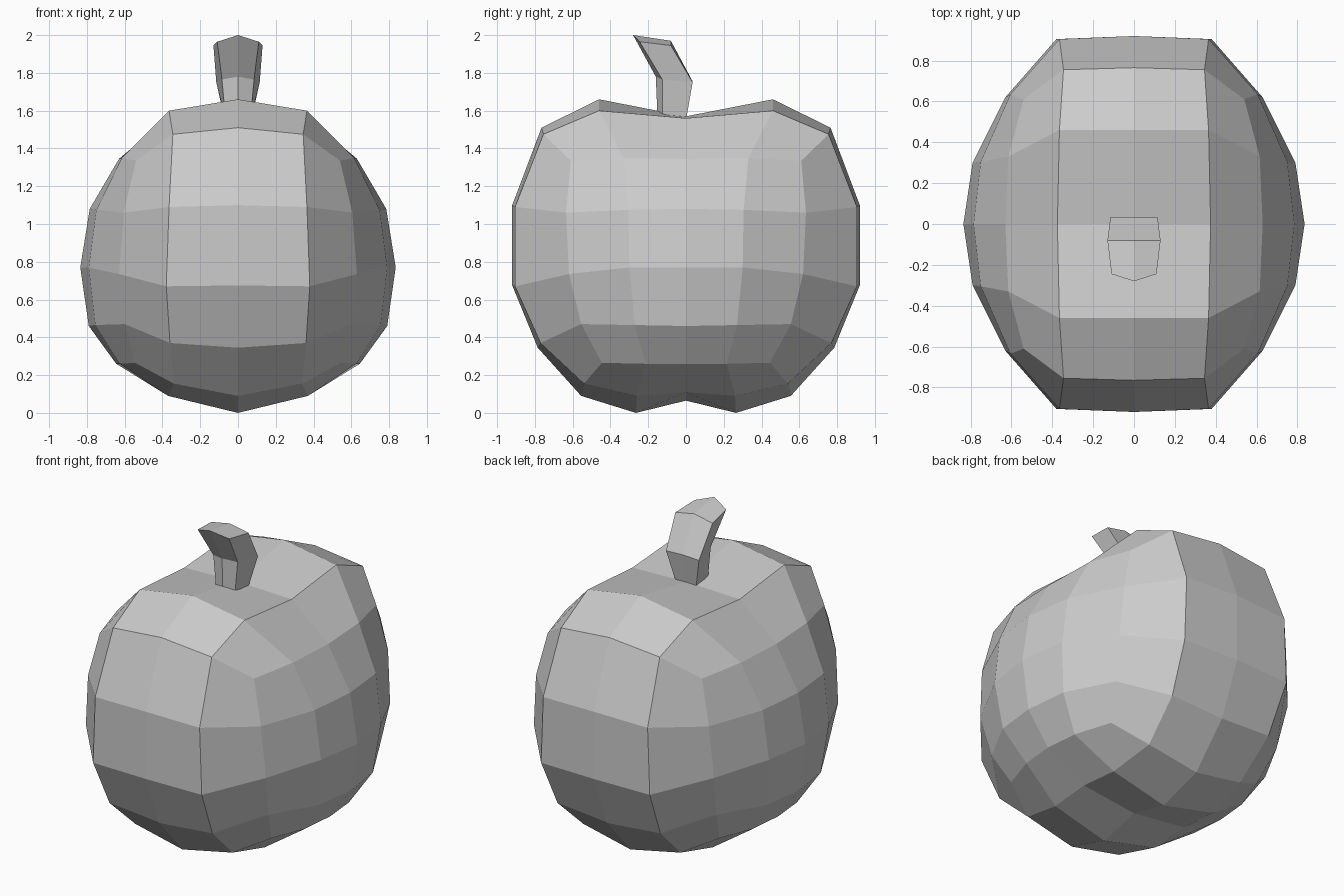
import bpy, bmesh

if "Cube" in bpy.data.objects:
    bpy.data.objects.remove(bpy.data.objects["Cube"])


def make_object(name, verts, faces, axes):
    """Mesh object with outward normals, mirrored over the chosen axes."""
    mesh = bpy.data.meshes.new(name)
    mesh.from_pydata(verts, [], faces)
    obj = bpy.data.objects.new(name, mesh)
    bpy.context.collection.objects.link(obj)
    mod = obj.modifiers.new("mirror", 'MIRROR')
    mod.use_axis = axes
    mod.use_clip = True
    mod.merge_threshold = 0.001
    bpy.context.view_layer.objects.active = obj
    obj.select_set(True)
    bpy.ops.object.modifier_apply(modifier=mod.name)
    bm = bmesh.new()
    bm.from_mesh(mesh)
    bmesh.ops.recalc_face_normals(bm, faces=bm.faces)
    bm.to_mesh(mesh)
    bm.free()
    obj.select_set(False)
    return obj


def strip(a, b):
    """Quads between two equally long rows of vertex indices."""
    return [(a[i], a[i + 1], b[i + 1], b[i]) for i in range(len(a) - 1)]


# Fruit: one quarter, made of a centre profile, a side profile and a side grid
centre = [(0, 0, 1.57), (0, .46, 1.66), (0, .765, 1.51), (0, .92, 1.10), (0, .92, .675),
          (0, .785, .345), (0, .555, .09), (0, .265, 0), (0, 0, .065)]
side = [(.375, 0, 1.56), (.365, .46, 1.60), (.345, .755, 1.475), (.365, .905, 1.09),
        (.38, .905, .67), (.36, .77, .37), (.34, .54, .155), (.37, .26, .09), (.375, 0, .11)]
grid = [[(.63, 0, 1.345), (.615, .33, 1.35), (.54, .61, 1.335)],
        [(.785, 0, 1.08), (.75, .305, 1.075), (.605, .635, 1.06)],
        [(.835, 0, .77), (.79, .30, .77), (.63, .62, .735)],
        [(.79, 0, .46), (.755, .27, .465), (.60, .555, .47)],
        [(.645, 0, .26), (.625, .215, .26), (.545, .445, .265)]]
verts = centre + side + [p for row in grid for p in row]
cell = [[18 + 3 * r + c for c in range(3)] for r in range(5)]
border = cell[0] + [cell[r][2] for r in (1, 2, 3)] + cell[4][::-1]
faces = strip(range(9), range(9, 18)) + strip(range(9, 18), border)
for r in range(4):
    faces += strip(cell[r], cell[r + 1])
make_object("fruit_body", verts, faces, (True, True, False))

# Stem: bent half sections from front centre round to back centre
sections = [[(0, -.15, 1.55), (.065, -.125, 1.55), (.07, 0, 1.55), (0, 0, 1.55)],
            [(0, -.16, 1.78), (.085, -.125, 1.765), (.115, .035, 1.75), (0, .035, 1.755)],
            [(0, -.28, 2.0), (.11, -.245, 1.965), (.13, -.08, 1.945), (0, -.08, 1.97)]]
verts = [p for s in sections for p in s]
rows = [range(4 * i, 4 * i + 4) for i in range(3)]
faces = strip(rows[0], rows[1]) + strip(rows[1], rows[2]) + [tuple(rows[0]), tuple(rows[2])]
make_object("stem", verts, faces, (True, False, False))
